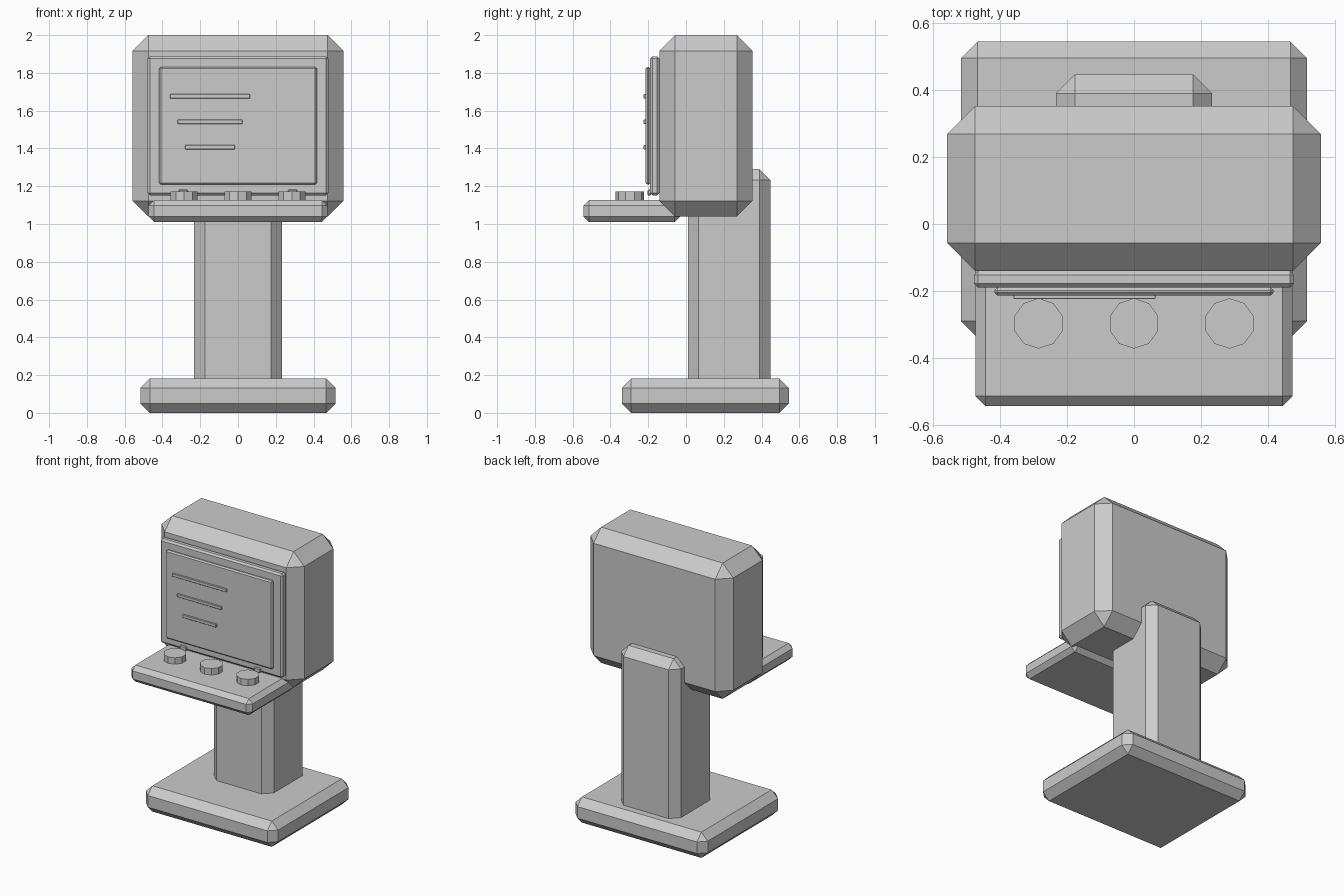
import bpy
from mathutils import Vector

if "Cube" in bpy.data.objects:
    bpy.data.objects.remove(bpy.data.objects["Cube"], do_unlink=True)

grey = bpy.data.materials.new("plain grey")
grey.use_nodes = True
colour = (0.6, 0.6, 0.6, 1)
grey.diffuse_color = colour
grey.node_tree.nodes["Principled BSDF"].inputs["Base Color"].default_value = colour


def finish(name, chamfer=0):
    ob = bpy.context.object
    ob.name = name
    ob.data.materials.append(grey)
    if chamfer:
        bevel = ob.modifiers.new("chamfer", 'BEVEL')
        bevel.width = chamfer
        bevel.segments = 1
        bevel.limit_method = 'NONE'
    return ob


def box(name, low, high, chamfer=0):
    """Chamfered block between two opposite corners."""
    low, high = Vector(low), Vector(high)
    bpy.ops.mesh.primitive_cube_add(size=1, location=(low + high) / 2)
    size = high - low
    for v in bpy.context.object.data.vertices:
        v.co *= size
    return finish(name, chamfer)


def wide_box(name, half_width, y, z, chamfer):
    """Block centred on x = 0."""
    return box(name, (-half_width, y[0], z[0]), (half_width, y[1], z[1]), chamfer)


# Stand and housing
wide_box("base", 0.517, (-0.34, 0.545), (0, 0.182), 0.05)
wide_box("column", 0.233, (0.01, 0.447), (0.09, 1.29), 0.057)
wide_box("housing", 0.558, (-0.14, 0.352), (1.04, 2.0), 0.083)

# Screen on the front of the housing
wide_box("screen_frame", 0.478, (-0.19, -0.141), (1.152, 1.888), 0.012)
wide_box("screen", 0.417, (-0.214, -0.189), (1.208, 1.832), 0.009)
for i in range(3):
    half = 0.212 - 0.04 * i
    z = 1.676 - 0.135 * i
    box(f"text_bar_{i + 1}", (-0.148 - half, -0.224, z - 0.011),
        (-0.148 + half, -0.212, z + 0.011), 0.002)

# Control shelf with knobs
wide_box("control_shelf", 0.474, (-0.543, -0.03), (1.01, 1.127), 0.03)
for name, x in (("right", -0.285), ("middle", 0), ("left", 0.285)):
    bpy.ops.mesh.primitive_cylinder_add(vertices=10, radius=0.075, depth=0.05,
                                        location=(x, -0.297, 1.147))
    finish(name + "_knob")

# Small clips on the lower edge of the screen frame
for name, x in (("right", -0.29), ("left", 0.29)):
    box(name + "_clip", (x - 0.025, -0.203, 1.15), (x + 0.025, -0.186, 1.182), 0.005)
